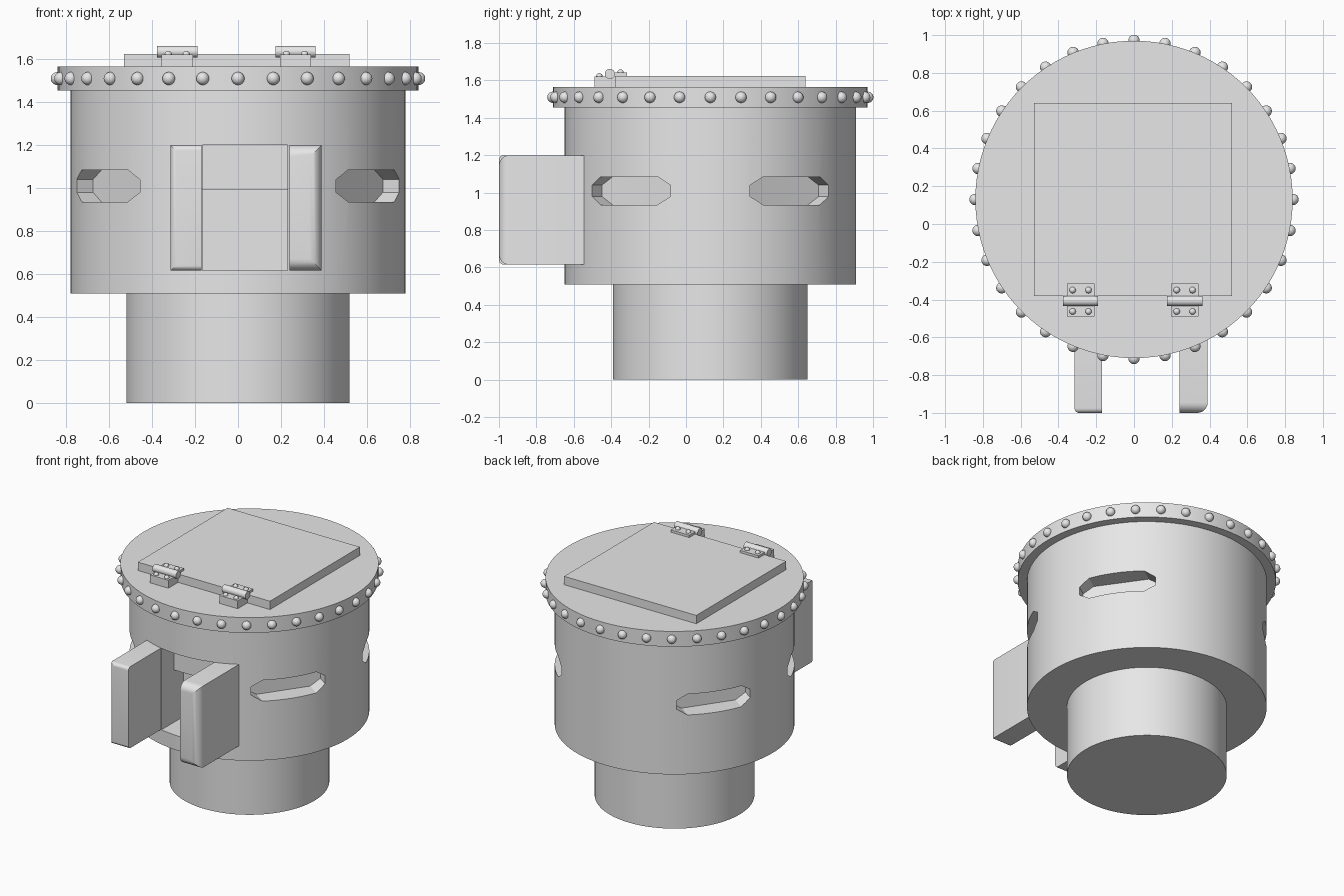
import bpy
import bmesh
from math import cos, sin, pi, radians
from mathutils import Matrix, Vector

if "Cube" in bpy.data.objects:
    bpy.data.objects.remove(bpy.data.objects["Cube"], do_unlink=True)

CY = 0.13  # drum axis offset in y

grey = bpy.data.materials.new("plain_grey")
grey.use_nodes = True
grey.diffuse_color = (0.8, 0.8, 0.8, 1)
grey.node_tree.nodes["Principled BSDF"].inputs["Base Color"].default_value = (0.8, 0.8, 0.8, 1)


def finish(name, bm, smooth=True):
    bmesh.ops.recalc_face_normals(bm, faces=bm.faces)
    mesh = bpy.data.meshes.new(name)
    bm.to_mesh(mesh)
    bm.free()
    obj = bpy.data.objects.new(name, mesh)
    bpy.context.collection.objects.link(obj)
    mesh.materials.append(grey)
    if smooth:
        smooth_obj(obj)
    return obj


def smooth_obj(obj):
    bpy.ops.object.select_all(action='DESELECT')
    obj.select_set(True)
    bpy.context.view_layer.objects.active = obj
    bpy.ops.object.shade_smooth_by_angle(angle=radians(30))


def add_box(bm, x, y, z):
    size = Vector((x[1] - x[0], y[1] - y[0], z[1] - z[0]))
    mid = Vector((x[0] + x[1], y[0] + y[1], z[0] + z[1])) / 2
    mat = Matrix.Translation(mid) @ Matrix.Diagonal(size).to_4x4()
    return bmesh.ops.create_cube(bm, size=1, matrix=mat)["verts"]


def add_ball(bm, pos, r):
    bmesh.ops.create_uvsphere(bm, u_segments=20, v_segments=12, radius=r,
                              matrix=Matrix.Translation(pos))


def drum(name, r, z0, z1):
    bm = bmesh.new()
    bmesh.ops.create_cone(bm, cap_ends=True, segments=96, radius1=r, radius2=r,
                          depth=z1 - z0,
                          matrix=Matrix.Translation((0, CY, (z0 + z1) / 2)))
    return finish(name, bm, smooth=False)


def cut(obj, cutter):
    mod = obj.modifiers.new("cut", 'BOOLEAN')
    mod.operation = 'DIFFERENCE'
    mod.solver = 'EXACT'
    mod.object = cutter
    bpy.context.view_layer.objects.active = obj
    bpy.ops.object.modifier_apply(modifier=mod.name)
    bpy.data.objects.remove(cutter, do_unlink=True)


# Stacked drums
base = drum("base_drum", 0.52, 0, 0.51)
body = drum("body_drum", 0.78, 0.51, 1.455)
lid = drum("lid_disc", 0.84, 1.455, 1.565)

# Four elongated pockets with chamfered ends around the body
half_l, half_h, ch_l, ch_h = 0.256, 0.075, 0.07, 0.045
for deg in (35, 145, 215, 325):
    a = radians(deg)
    out, along = Vector((cos(a), sin(a), 0)), Vector((-sin(a), cos(a), 0))
    bm = bmesh.new()
    outline = []
    for sx, sz, end_first in ((1, 1, True), (-1, 1, False), (-1, -1, True), (1, -1, False)):
        corner = [(sx * half_l, sz * (half_h - ch_h)), (sx * (half_l - ch_l), sz * half_h)]
        outline += corner if end_first else corner[::-1]
    verts = [bm.verts.new(Vector((0, CY, 1.01)) + out * 0.645 + along * u + Vector((0, 0, w)))
             for u, w in outline]
    face = bm.faces.new(verts)
    ext = bmesh.ops.extrude_face_region(bm, geom=[face])["geom"]
    bmesh.ops.translate(bm, vec=out * 0.3, verts=[v for v in ext if isinstance(v, bmesh.types.BMVert)])
    cut(body, finish("pocket_cutter", bm, smooth=False))

# Front recess, deeper in its lower part
for depth, z in ((-0.49, (0.9, 1.2)), (-0.38, (0.615, 0.99))):
    bm = bmesh.new()
    add_box(bm, (-0.165, 0.23), (-0.9, depth), z)
    cut(body, finish("recess_cutter", bm, smooth=False))

for part in (base, body, lid):
    smooth_obj(part)

# Rivets around the lid rim
bm = bmesh.new()
for i in range(32):
    a = 2 * pi * i / 32
    add_ball(bm, (0.842 * cos(a), CY + 0.842 * sin(a), 1.51), 0.03)
finish("rim_rivets", bm)

# Front jaws: front edges rounded except the inner upright one
for name, x, side, r in (("right_jaw", (-0.315, -0.17), -1, 0.025),
                         ("left_jaw", (0.24, 0.39), 1, 0.055)):
    bm = bmesh.new()
    add_box(bm, x, (-1, -0.52), (0.615, 1.2))
    inner = x[0] if side > 0 else x[1]
    edges = [e for e in bm.edges
             if all(v.co.y < -0.9 for v in e.verts)
             and not all(abs(v.co.x - inner) < 0.001 for v in e.verts)]
    bmesh.ops.bevel(bm, geom=edges, offset=r, segments=6, profile=0.5, affect='EDGES')
    finish(name, bm)

# Hatch plate
bm = bmesh.new()
add_box(bm, (-0.53, 0.52), (-0.38, 0.64), (1.565, 1.625))
finish("hatch", bm, smooth=False)

# Hinges: block, leaf, pin and four rivets each
for name, cx in (("right_hinge", -0.283), ("left_hinge", 0.268)):
    bm = bmesh.new()
    wide = (cx - 0.073, cx + 0.073)
    add_box(bm, wide, (-0.49, -0.38), (1.565, 1.622))
    add_box(bm, wide, (-0.41, -0.315), (1.622, 1.642))
    bmesh.ops.create_cone(bm, cap_ends=True, segments=24, radius1=0.027, radius2=0.027, depth=0.187,
                          matrix=Matrix.Translation((cx, -0.407, 1.635)) @ Matrix.Rotation(pi / 2, 4, 'Y'))
    for dx in (-0.042, 0.042):
        add_ball(bm, (cx + dx, -0.463, 1.622), 0.017)
        add_ball(bm, (cx + dx, -0.35, 1.642), 0.017)
    finish(name, bm)
